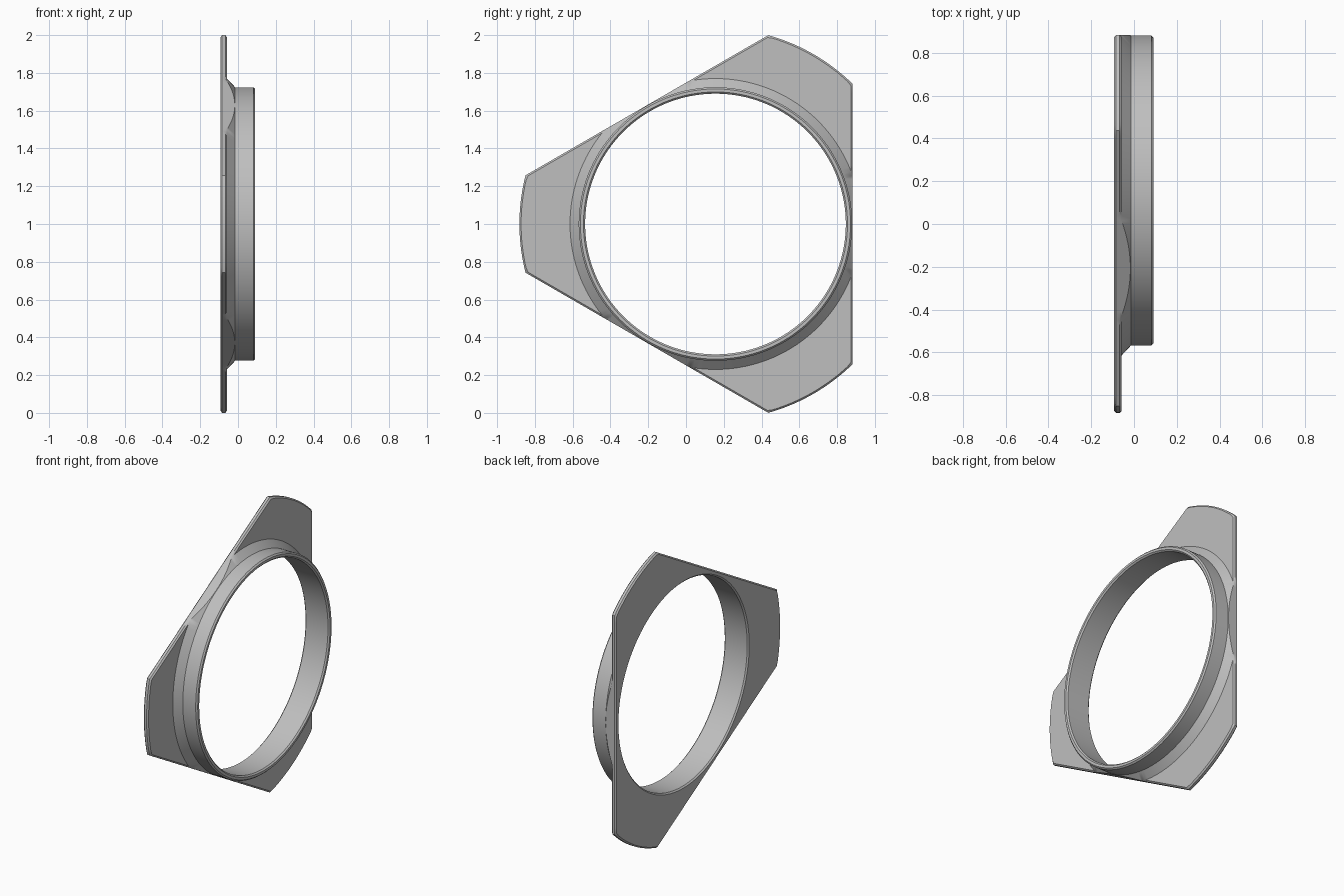
import bpy, bmesh, math

if "Cube" in bpy.data.objects:
    bpy.data.objects.remove(bpy.data.objects["Cube"])

# Main dimensions (ring axis runs along x)
BACK, FACE, CONE_TOP, RIM = -0.093, -0.058, -0.015, 0.09
BORE, RING, CONE = 0.69, 0.724, 0.77     # radii of the hub
LOBE, FLAT = 1.038, 0.726                # lobe radius, distance to the three flats
C = 0.009                                # chamfer
CY, CZ = (LOBE - FLAT) / 2, 1.0
THIRD = math.tau / 3


def flat_radius(angle, inset=0.0):
    """Distance from the axis to the nearest of the three flats."""
    a = (angle + THIRD / 2) % THIRD - THIRD / 2
    return (FLAT - inset) / math.cos(a)


def outline(angle, inset=0.0):
    return min(LOBE - inset, flat_radius(angle, inset))


def section(angle):
    """Closed (x, radius) cross-section of the body at one angle."""
    edge = outline(angle)
    foot = min(CONE, edge)               # cone is trimmed by the flats
    foot_x = FACE + (CONE - foot) / (CONE - RING) * (CONE_TOP - FACE)
    return [
        (BACK + C, BORE), (BACK, BORE + C),
        (BACK, outline(angle, C)), (BACK + C, edge),
        (FACE - C, edge), (FACE, max(outline(angle, C), foot)),
        (foot_x, foot), (CONE_TOP, RING),
        (RIM - C, RING), (RIM, RING - C),
        (RIM, BORE + C), (RIM - C, BORE),
    ]


# Angles that land exactly on the lobe corners and the cone cut ends
corner, cut = math.acos(FLAT / LOBE), math.acos(FLAT / CONE)
stops = [-corner, -cut, cut, corner, THIRD - corner]
angles = []
for k in range(3):
    for start, end, steps in zip(stops, stops[1:], (14, 28, 14, 18)):
        angles += [k * THIRD + start + (end - start) * i / steps for i in range(steps)]

# Three-lobed flange with its conical collar and ring, lofted around the axis
bm = bmesh.new()
loops = [[bm.verts.new((x, CY + r * math.cos(a), CZ + r * math.sin(a)))
          for x, r in section(a)] for a in angles]
for i, loop in enumerate(loops):
    after = loops[(i + 1) % len(loops)]
    for j in range(len(loop)):
        k = (j + 1) % len(loop)
        bm.faces.new((loop[j], loop[k], after[k], after[j]))
bmesh.ops.remove_doubles(bm, verts=bm.verts, dist=0.00002)
bmesh.ops.recalc_face_normals(bm, faces=bm.faces)
mesh = bpy.data.meshes.new("flanged_ring")
bm.to_mesh(mesh)
bm.free()
body = bpy.data.objects.new("flanged_ring", mesh)
bpy.context.collection.objects.link(body)

# Plain grey finish
grey = bpy.data.materials.new("light_grey")
grey.use_nodes = True
colour = (0.52, 0.52, 0.52, 1)
grey.diffuse_color = colour
grey.node_tree.nodes["Principled BSDF"].inputs["Base Color"].default_value = colour
mesh.materials.append(grey)

bpy.ops.object.select_all(action='DESELECT')
body.select_set(True)
bpy.context.view_layer.objects.active = body
bpy.ops.object.shade_smooth_by_angle(angle=math.radians(30))
